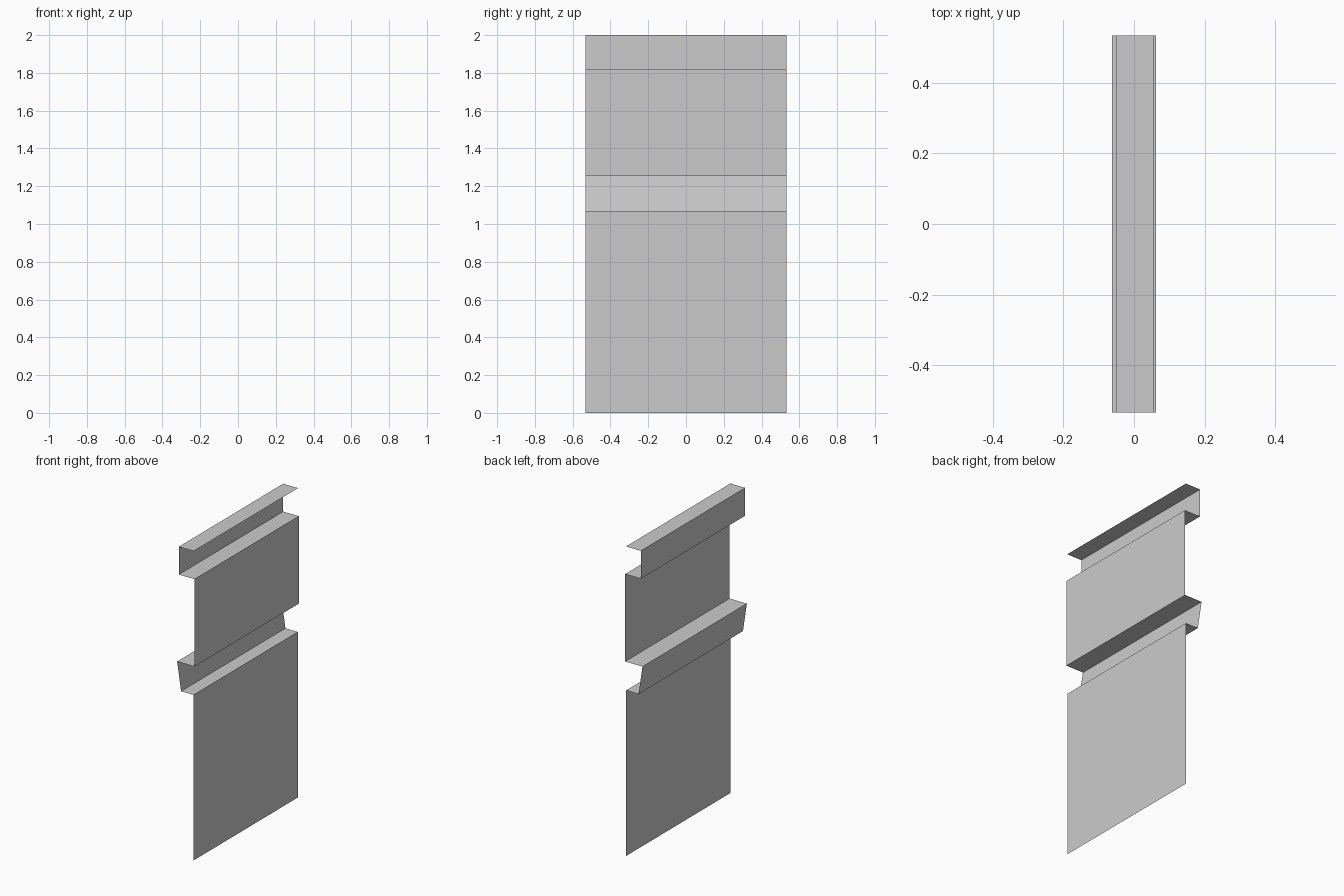
import bpy, bmesh

if "Cube" in bpy.data.objects:
    bpy.data.objects.remove(bpy.data.objects["Cube"])

HALF = 0.533

# Cross-section of the folded sheet (x, z), bottom to top
profile = [
    (0.055, 0.0), (0.055, 1.07),      # lower panel
    (-0.034, 1.07), (-0.062, 1.255),  # tilted channel
    (0.062, 1.255), (0.062, 1.82),    # upper panel
    (-0.05, 1.82), (-0.05, 2.0),      # top channel
    (0.056, 2.0),                     # top lip
]

# Sweep the open profile along y into a thin single-surface sheet
bm = bmesh.new()
verts = [bm.verts.new((x, -HALF, z)) for x, z in profile]
edges = [bm.edges.new(pair) for pair in zip(verts, verts[1:])]
swept = bmesh.ops.extrude_edge_only(bm, edges=edges)["geom"]
moved = [g for g in swept if isinstance(g, bmesh.types.BMVert)]
bmesh.ops.translate(bm, verts=moved, vec=(0, 2 * HALF, 0))
bm.normal_update()

# Lower panel faces +x
bm.faces.ensure_lookup_table()
lower = min(bm.faces, key=lambda f: f.calc_center_median().z)
if lower.normal.x < 0:
    bmesh.ops.reverse_faces(bm, faces=bm.faces[:])

mesh = bpy.data.meshes.new("folded_siding_panel")
bm.to_mesh(mesh)
bm.free()
panel = bpy.data.objects.new("folded_siding_panel", mesh)
bpy.context.collection.objects.link(panel)
